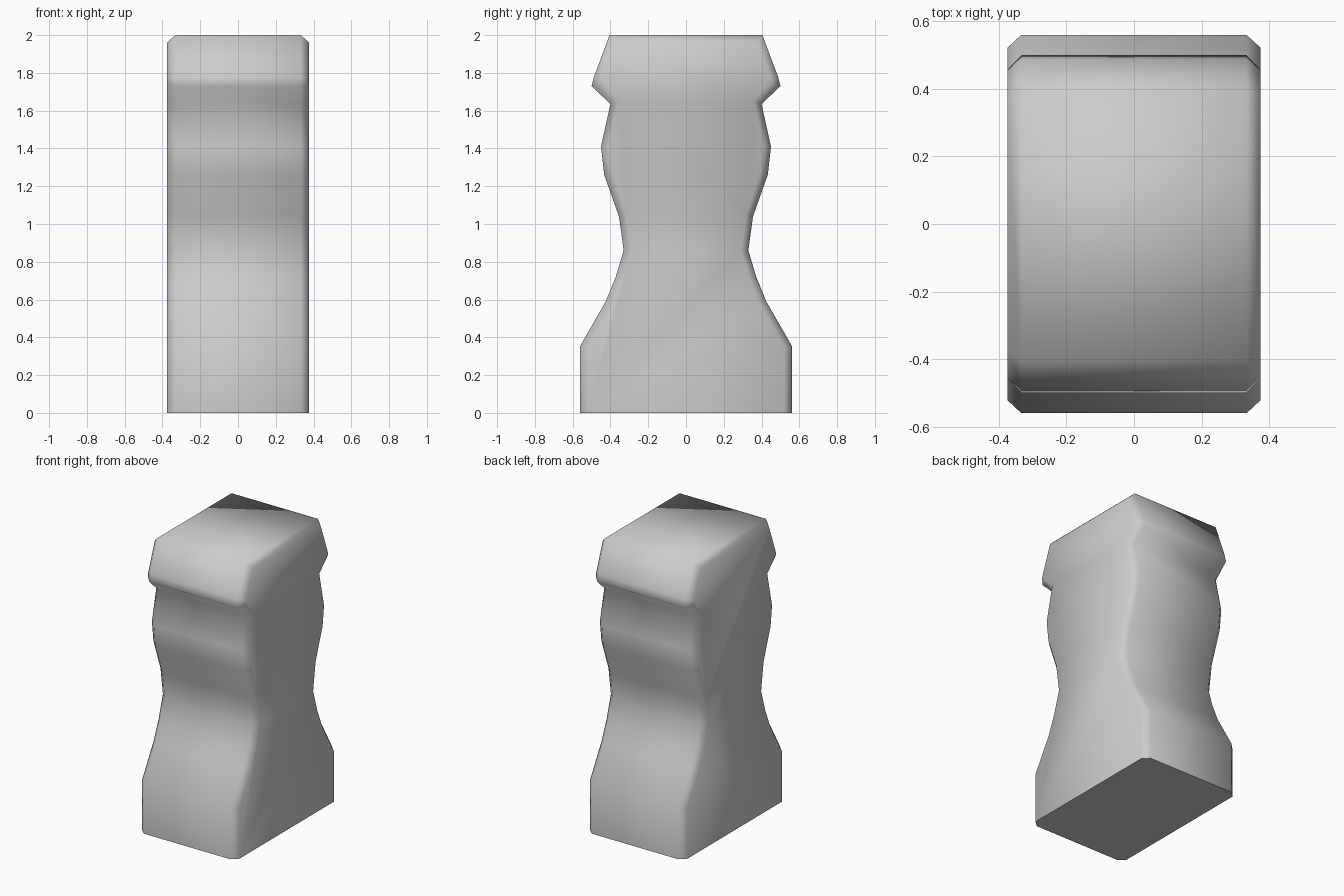
import bpy, bmesh, math
from mathutils import Vector

if "Cube" in bpy.data.objects:
    bpy.data.objects.remove(bpy.data.objects["Cube"])

HALF_X, FLAT_X, INSET = 0.375, 0.333, 0.039

# Half profile (y, z) of the pillar, from base to top
half = [(0.56, 0.0), (0.56, 0.355), (0.425, 0.59), (0.372, 0.72), (0.33, 0.86),
        (0.355, 1.04), (0.433, 1.26), (0.45, 1.41), (0.40, 1.635),
        (0.50, 1.73), (0.487, 1.78), (0.405, 2.0)]
outline = [Vector(p) for p in half] + [Vector((-y, z)) for y, z in reversed(half)]


def inset_outline(pts, d):
    """Mitred inward offset; the bottom edge stays on the ground."""
    n, out = len(pts), []
    for i, p in enumerate(pts):
        a = (p - pts[i - 1]).normalized()
        b = (pts[(i + 1) % n] - p).normalized()
        na, nb = Vector((-a.y, a.x)), Vector((-b.y, b.x))
        if p.y == 0.0:
            out.append(Vector((p.x - math.copysign(d, p.x), 0.0)))
        else:
            out.append(p + (na + nb) * (d / (1 + na.dot(nb))))
    return out


# Pillar body: profile swept along x with chamfered side edges
bm = bmesh.new()
inner = inset_outline(outline, INSET)
sections = [(-HALF_X, inner), (-FLAT_X, outline), (FLAT_X, outline), (HALF_X, inner)]
rings = [[bm.verts.new((x, p.x, p.y)) for p in pts] for x, pts in sections]
n = len(outline)
for r0, r1 in zip(rings, rings[1:]):
    for i in range(n):
        j = (i + 1) % n
        bm.faces.new((r0[i], r0[j], r1[j], r1[i]))
bm.faces.new(rings[0])
bm.faces.new(rings[-1])
bmesh.ops.recalc_face_normals(bm, faces=bm.faces)

mesh = bpy.data.meshes.new("pillar")
bm.to_mesh(mesh)
bm.free()
pillar = bpy.data.objects.new("pillar", mesh)
bpy.context.collection.objects.link(pillar)

# Smooth everywhere except the base edge
bpy.context.view_layer.objects.active = pillar
pillar.select_set(True)
bpy.ops.object.shade_smooth_by_angle(angle=math.radians(80))
